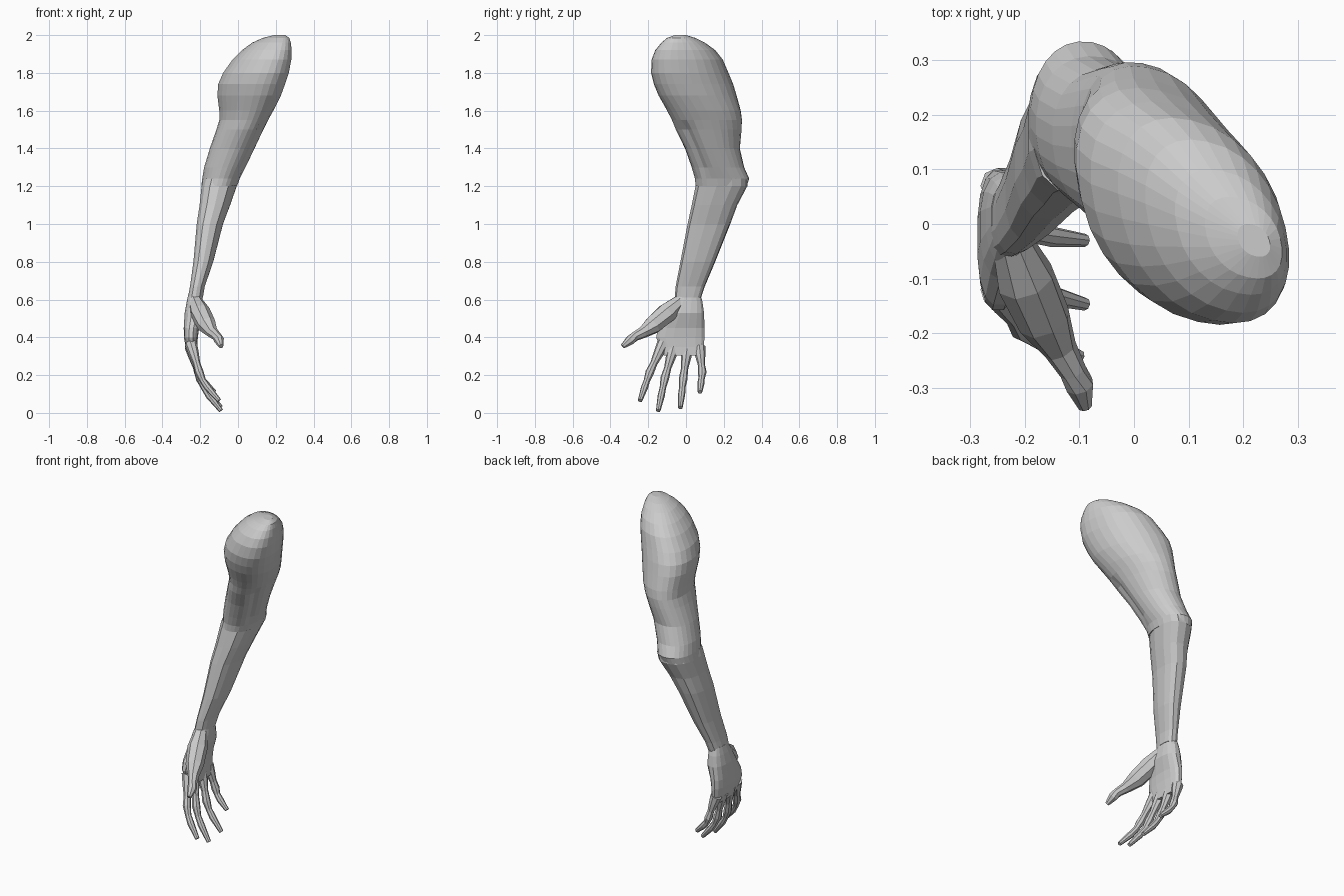
import bpy, bmesh, math
from mathutils import Vector

cube = bpy.data.objects.get("Cube")
if cube:
    bpy.data.objects.remove(cube, do_unlink=True)

skin = bpy.data.materials.new("grey_clay")
skin.use_nodes = True
GREY = (0.6, 0.6, 0.6, 1)
skin.diffuse_color = GREY
skin.node_tree.nodes["Principled BSDF"].inputs["Base Color"].default_value = GREY


def loft(name, rings):
    """Skin a list of equal-length point rings and cap both ends."""
    bm = bmesh.new()
    loops = [[bm.verts.new(p) for p in ring] for ring in rings]
    n = len(loops[0])
    for a, b in zip(loops, loops[1:]):
        for i in range(n):
            j = (i + 1) % n
            bm.faces.new((a[i], a[j], b[j], b[i]))
    bm.faces.new(loops[0])
    bm.faces.new(loops[-1])
    bmesh.ops.recalc_face_normals(bm, faces=bm.faces)
    mesh = bpy.data.meshes.new(name)
    bm.to_mesh(mesh)
    bm.free()
    mesh.materials.append(skin)
    obj = bpy.data.objects.new(name, mesh)
    bpy.context.collection.objects.link(obj)
    return obj


def section(z, x0, x1, y0, y1, n, power=1.0, skew=0.0, groove=0.0):
    """Horizontal rounded section that fills the given bounds."""
    def soft(v):
        return math.copysign(abs(v) ** power, v)
    ring = []
    for i in range(n):
        t = math.tau * (i + 0.5) / n
        d = math.atan2(math.sin(t + 0.55), math.cos(t + 0.55))
        dent = 1 - groove * math.exp(-(d / 0.25) ** 2)
        ring.append(((x0 + x1) / 2 + (x1 - x0) / 2 * soft(math.cos(t)) * dent,
                     (y0 + y1) / 2 + (y1 - y0) / 2 * soft(math.sin(t + skew)) * dent, z))
    return ring


def tube(name, path, sides=8):
    """Finger-like tube through (x, y, z, radius) stations."""
    pts = [Vector(p[:3]) for p in path]
    rings = []
    for k, p in enumerate(path):
        along = (pts[min(k + 1, len(pts) - 1)] - pts[max(k - 1, 0)]).normalized()
        u = along.cross(Vector((0, 1, 0))).normalized()
        v = along.cross(u)
        rings.append([pts[k] + p[3] * (u * math.cos(a) + v * math.sin(a))
                      for a in (math.tau * i / sides for i in range(sides))])
    return loft(name, rings)


# Upper arm with the rounded shoulder: z, x range, y range
upper = [(2.0, .19, .25, -.06, .0), (1.985, .13, .272, -.1, .05), (1.96, .075, .28, -.13, .1),
         (1.92, .02, .285, -.163, .155), (1.87, -.03, .283, -.182, .195), (1.8, -.08, .27, -.185, .225),
         (1.74, -.106, .25, -.17, .25), (1.68, -.11, .228, -.145, .268), (1.6, -.1, .188, -.1, .29),
         (1.55, -.1, .16, -.075, .297), (1.5, -.115, .135, -.055, .295), (1.4, -.15, .088, -.005, .285),
         (1.3, -.18, .04, .03, .308), (1.24, -.19, .01, .047, .335), (1.2, -.195, -.005, .05, .322)]
rings = []
for z, x0, x1, y0, y1 in upper:
    turn = -0.35 * max(0, min(1, (z - 1.2) / 0.5))
    cut = 0.13 if 1.25 < z < 1.55 else 0
    rings.append(section(z, x0, x1, y0, y1, 28, 0.93, turn, cut))
loft("upper_arm", rings)

# Forearm, squarer in section, narrowing to the wrist
forearm = [(1.24, -.185, .005, .055, .325), (1.2, -.195, -.005, .05, .325), (1.1, -.205, -.04, .03, .272),
           (1.0, -.22, -.078, .008, .235), (.8, -.237, -.13, -.03, .155),
           (.67, -.255, -.175, -.055, .1), (.61, -.265, -.185, -.06, .08)]
loft("forearm", [section(*r, 14, 0.8, 0.1, 0.05) for r in forearm])

# Flat hand, palm turned inward
palm = [(.635, -.262, -.19, -.045, .075), (.59, -.272, -.185, -.075, .088), (.53, -.283, -.18, -.105, .097),
        (.45, -.288, -.205, -.15, .1), (.4, -.287, -.212, -.16, .1),
        (.35, -.278, -.215, -.14, .096), (.305, -.263, -.215, -.12, .088)]
loft("palm", [section(*r, 16, 0.8) for r in palm])

# Thumb with its fleshy base
tube("thumb", [(-.23, -.02, .6, .035), (-.2, -.1, .53, .055), (-.165, -.175, .465, .05),
               (-.135, -.23, .425, .031), (-.112, -.27, .405, .025),
               (-.1, -.295, .385, .027), (-.09, -.335, .352, .013)])

# Fingers: knuckle, middle joint and tip; the rest is filled in between
fingers = {
    "index_finger": ((-.25, -.12, .37), (-.205, -.192, .215), (-.1, -.243, .065)),
    "middle_finger": ((-.25, -.062, .36), (-.2, -.112, .185), (-.09, -.147, .012)),
    "ring_finger": ((-.25, .008, .35), (-.2, -.015, .18), (-.09, -.03, .028)),
    "little_finger": ((-.25, .07, .35), (-.21, .086, .215), (-.125, .074, .11)),
}
for name, joints in fingers.items():
    a, b, c = map(Vector, joints)
    bow = Vector((-0.012, 0, 0))
    stations = [(a, .033), (a.lerp(b, .35), .027), (a.lerp(b, .7), .019), (b, .023),
                (b.lerp(c, .3) + bow, .017), (b.lerp(c, .55) + bow, .019), (c, .012)]
    tube(name, [(*p, r) for p, r in stations])
